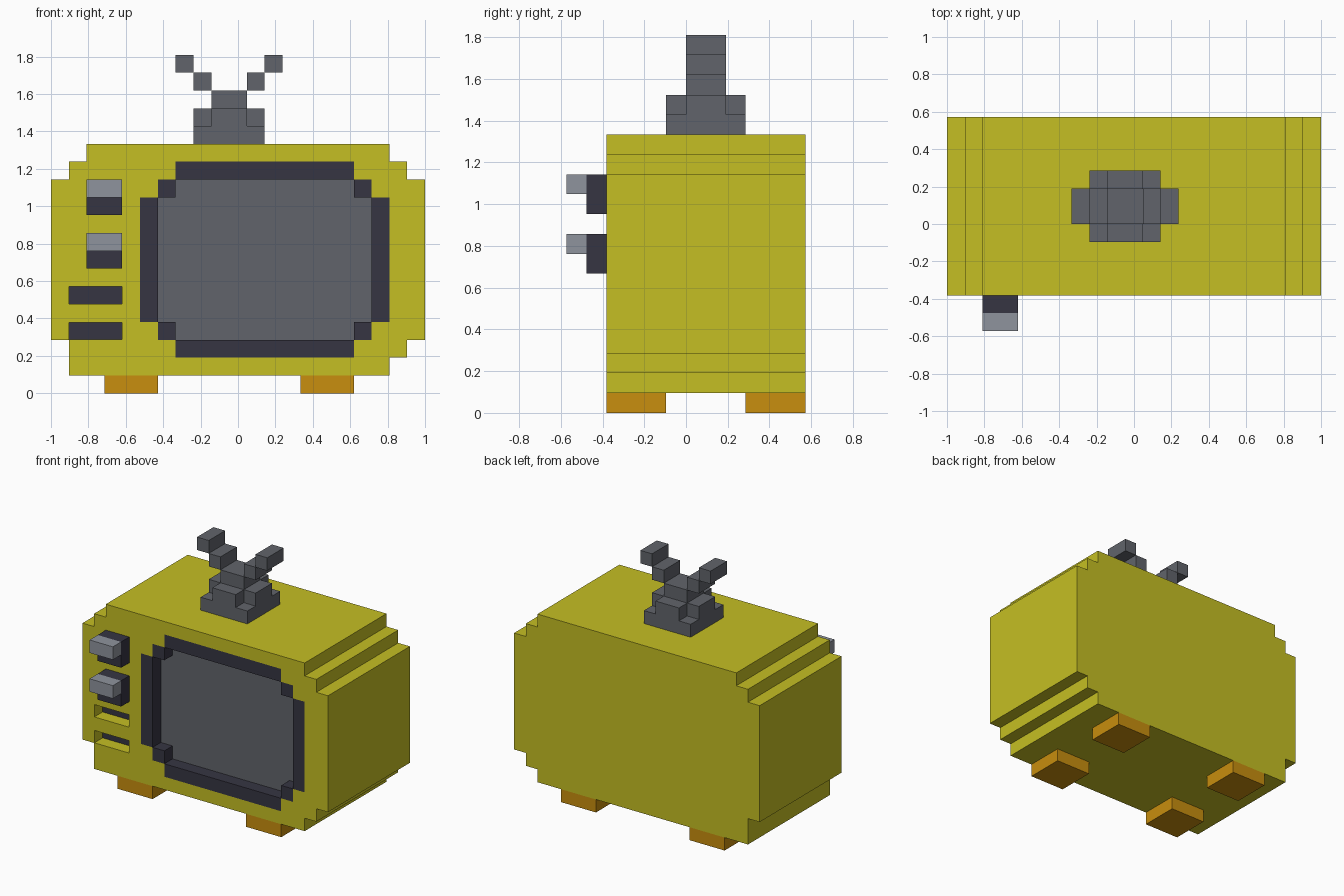
import bpy, bmesh
from mathutils import Vector

if "Cube" in bpy.data.objects:
    bpy.data.objects.remove(bpy.data.objects["Cube"], do_unlink=True)

U = 2 / 21  # one block; all parts are laid out in block units


def pos(x, y, z):
    return Vector(((x - 10.5) * U, (y - 6) * U, z * U))


def material(name, rgb):
    lin = [((c / 255 + 0.055) / 1.055) ** 2.4 for c in rgb]
    m = bpy.data.materials.new(name)
    m.use_nodes = True
    m.diffuse_color = (*lin, 1)
    m.node_tree.nodes["Principled BSDF"].inputs["Base Color"].default_value = (*lin, 1)
    return m


YELLOW = material("mustard yellow", (197, 191, 35))
DARK = material("dark slate", (54, 53, 66))
GREY = material("mid grey", (97, 100, 107))
LIGHT = material("light grey", (143, 148, 157))
ORANGE = material("orange wood", (200, 142, 14))


def finish(name, bm, *mats):
    bmesh.ops.recalc_face_normals(bm, faces=bm.faces)
    mesh = bpy.data.meshes.new(name)
    bm.to_mesh(mesh)
    bm.free()
    for m in mats:
        mesh.materials.append(m)
    ob = bpy.data.objects.new(name, mesh)
    bpy.context.collection.objects.link(ob)
    return ob


def blocks(name, mat, *boxes):
    """One object from boxes given as (x0, x1, y0, y1, z0, z1)."""
    bm = bmesh.new()
    for x0, x1, y0, y1, z0, z1 in boxes:
        lo, hi = pos(x0, y0, z0), pos(x1, y1, z1)
        cube = bmesh.ops.create_cube(bm, size=1)["verts"]
        bmesh.ops.scale(bm, vec=hi - lo, verts=cube)
        bmesh.ops.translate(bm, vec=(lo + hi) / 2, verts=cube)
    return finish(name, bm, mat)


def prism(name, outline, y0, y1, *mats):
    """Front outline of (x, z) points extruded from y0 to y1."""
    bm = bmesh.new()
    face = bm.faces.new([bm.verts.new(pos(x, y0, z)) for x, z in outline])
    new = bmesh.ops.extrude_face_region(bm, geom=[face])["geom"]
    bmesh.ops.translate(bm, vec=(0, (y1 - y0) * U, 0),
                        verts=[v for v in new if isinstance(v, bmesh.types.BMVert)])
    return finish(name, bm, *mats)


# Cabinet with stepped corners
cabinet = prism("cabinet", [
    (1, 1), (19, 1), (19, 2), (20, 2), (20, 3), (21, 3), (21, 12), (20, 12), (20, 13),
    (19, 13), (19, 14), (2, 14), (2, 13), (1, 13), (1, 12), (0, 12), (0, 3), (1, 3)],
    2, 12, YELLOW, DARK, GREY)

# Screen recess and two speaker slots, cut one block deep
cutters = [prism("screen_cutter", [
    (7, 2), (17, 2), (17, 3), (18, 3), (18, 4), (19, 4), (19, 11), (18, 11), (18, 12),
    (17, 12), (17, 13), (7, 13), (7, 12), (6, 12), (6, 11), (5, 11), (5, 4), (6, 4),
    (6, 3), (7, 3)], 1, 3)]
for z in (3, 5):
    cutters.append(blocks("slot_cutter", YELLOW, (1.02, 3.98, 1, 3, z + 0.02, z + 0.98)))
for c in cutters:
    c.hide_render = True
    mod = cabinet.modifiers.new("recess", 'BOOLEAN')
    mod.operation, mod.solver, mod.object = 'DIFFERENCE', 'EXACT', c
bpy.context.view_layer.update()
cut = bpy.data.meshes.new_from_object(
    cabinet.evaluated_get(bpy.context.evaluated_depsgraph_get()))
cabinet.modifiers.clear()
cabinet.data = cut
cut.name = "cabinet"
for c in cutters:
    bpy.data.objects.remove(c, do_unlink=True)

# Recess floors: dark in the slots, grey for the screen
cut.materials.clear()
for m in (YELLOW, DARK, GREY):
    cut.materials.append(m)
for p in cut.polygons:
    floor = p.normal.y < -0.9 and abs(p.center.y - pos(0, 3, 0).y) < 0.01
    p.material_index = 0 if not floor else (1 if p.center.x < pos(4.5, 0, 0).x else 2)

# Screen surround: four bars and four corner blocks
blocks("screen_frame", DARK,
       (5, 6, 2, 3, 4, 11), (18, 19, 2, 3, 4, 11),
       (7, 17, 2, 3, 2, 3), (7, 17, 2, 3, 12, 13),
       *[(x, x + 1, 2, 3, z, z + 1) for x in (6, 17) for z in (3, 11)])

# Two knobs, each a dark base with a light grip
for label, z in (("upper", 10), ("lower", 7)):
    blocks(label + "_knob_base", DARK, (2, 4, 1, 2, z, z + 2))
    blocks(label + "_knob_grip", LIGHT, (2, 4, 0, 1, z + 1, z + 2))

# Feet
for depth, y in (("front", 2), ("back", 9)):
    for side, x in (("right", 3), ("left", 14)):
        blocks(f"{depth}_{side}_foot", ORANGE, (x, x + 3, y, y + 3, 0, 1))

# Aerial: stepped base, then two arms climbing outward
blocks("aerial_base", GREY,
       (8, 12, 5, 9, 14, 15), (9, 11, 5, 9, 15, 16),
       (8, 9, 6, 8, 15, 16), (11, 12, 6, 8, 15, 16), (9, 11, 6, 8, 16, 17))
for side, x, step in (("right", 8, -1), ("left", 11, 1)):
    blocks(side + "_aerial_arm", GREY,
           *[(x + i * step, x + i * step + 1, 6, 8, 17 + i, 18 + i) for i in (0, 1)])
